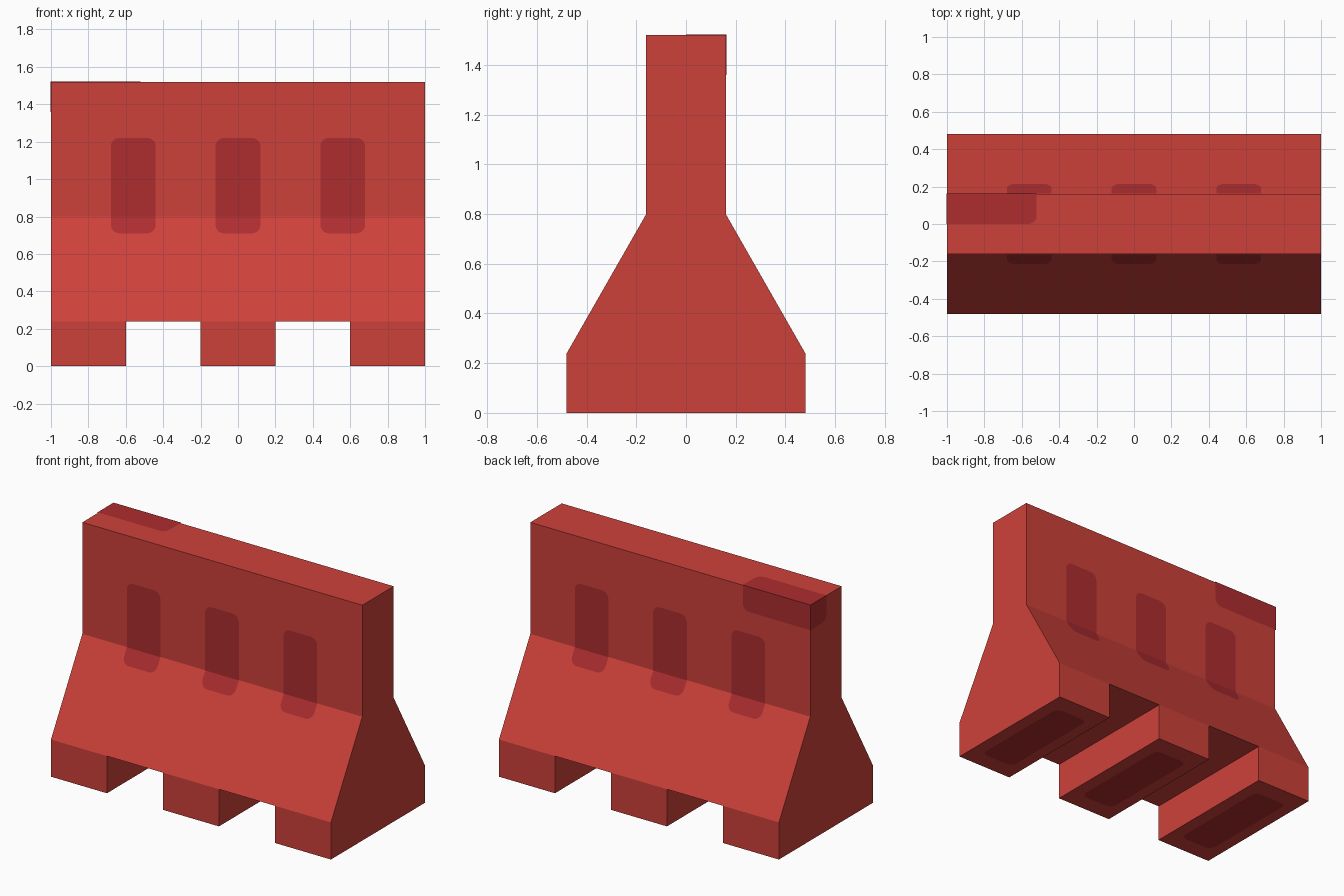
import bpy, bmesh, math

if "Cube" in bpy.data.objects:
    bpy.data.objects.remove(bpy.data.objects["Cube"])


def material(name, rgb):
    m = bpy.data.materials.new(name)
    m.diffuse_color = (*rgb, 1)
    m.use_nodes = True
    m.node_tree.nodes["Principled BSDF"].inputs["Base Color"].default_value = m.diffuse_color
    return m


RED = material("barrier red", (0.617, 0.053, 0.042))
DARK = material("dark red", (0.423, 0.026, 0.029))
GAP = 0.003  # how far the painted patches stand off the body


def half_depth(z):
    """Half thickness of the barrier at height z."""
    t = min(max((z - 0.24) / 0.56, 0), 1)
    return 0.48 - 0.32 * t


def finish(name, bm, mat):
    me = bpy.data.meshes.new(name)
    bm.to_mesh(me)
    bm.free()
    me.materials.append(mat)
    ob = bpy.data.objects.new(name, me)
    bpy.context.collection.objects.link(ob)
    return ob


# Barrier body: cells of the front silhouette on both sides, then closed around the rim
xs = [-1, -0.6, -0.2, 0.2, 0.6, 1]
zs = [0, 0.24, 0.8, 1.52]
bm = bmesh.new()
verts = {(i, k, s): bm.verts.new((x, s * half_depth(z), z))
         for i, x in enumerate(xs) for k, z in enumerate(zs) for s in (-1, 1)}
key = {v: k for k, v in verts.items()}
for i in range(5):
    for k in range(3):
        if k == 0 and i in (1, 3):  # fork openings
            continue
        for s in (-1, 1):
            bm.faces.new([verts[i + a, k + b, s] for a, b in ((0, 0), (1, 0), (1, 1), (0, 1))])
rim = [e for e in bm.edges if len(e.link_faces) == 1 and key[e.verts[0]][2] == -1]
for e in rim:
    a, b = e.verts
    other = [verts[key[v][0], key[v][1], 1] for v in (b, a)]
    bm.faces.new([a, b] + other)
bmesh.ops.recalc_face_normals(bm, faces=bm.faces)
bmesh.ops.dissolve_limit(bm, angle_limit=0.01, verts=bm.verts, edges=bm.edges)
finish("barrier_body", bm, RED)


def rounded(u0, u1, v0, v1, corners=(1, 1, 1, 1), r=0.045, steps=5):
    """Rounded rectangle outline; corners flags run anticlockwise from low u, low v."""
    pts = []
    for n, (u, v, su, sv) in enumerate(((u0, v0, 1, 1), (u1, v0, -1, 1),
                                        (u1, v1, -1, -1), (u0, v1, 1, -1))):
        if not corners[n]:
            pts.append((u, v))
            continue
        for j in range(steps + 1):
            a = math.pi + n * math.pi / 2 + j * math.pi / 2 / steps
            pts.append((u + su * r + r * math.cos(a), v + sv * r + r * math.sin(a)))
    return pts


def patch(name, outline, place, normal, fold=None):
    """Flat painted patch; fold is an optional crease height in the outline."""
    bm = bmesh.new()
    bm.faces.new([bm.verts.new((u, v, 0)) for u, v in outline])
    if fold is not None:
        bmesh.ops.bisect_plane(bm, geom=bm.verts[:] + bm.edges[:] + bm.faces[:],
                               plane_co=(0, fold, 0), plane_no=(0, 1, 0))
    for v in bm.verts:
        v.co = place(v.co.x, v.co.y)
    bm.normal_update()
    for f in bm.faces:
        if f.normal.dot(normal) < 0:
            f.normal_flip()
    finish(name, bm, DARK)


# Painted slots on both sides, folding onto the slope, and pads under the feet
for n, x in enumerate((-0.56, 0, 0.56), 1):
    for side, s in (("front", -1), ("back", 1)):
        patch(f"{side}_slot_{n}", rounded(x - 0.12, x + 0.12, 0.71, 1.22),
              lambda u, v: (u, s * (half_depth(v) + GAP), v), (0, s, 0), 0.8)
for n, x in enumerate((-0.8, 0, 0.8), 1):
    patch(f"foot_pad_{n}", rounded(x - 0.12, x + 0.12, -0.36, 0.36),
          lambda u, v: (u, v, -GAP), (0, 0, -1))

# Painted corner wrapping the top, back and left end
L, B, T = -1 - GAP, 0.16 + GAP, 1.52 + GAP
patch("corner_top", rounded(L, -0.52, 0, B, (0, 1, 0, 0)),
      lambda u, v: (u, v, T), (0, 0, 1))
patch("corner_back", rounded(L, -0.52, 1.36, T, (0, 1, 0, 0)),
      lambda u, v: (u, B, v), (0, 1, 0))
patch("corner_end", rounded(0, B, 1.36, T, (1, 0, 0, 0)),
      lambda u, v: (L, u, v), (-1, 0, 0))
